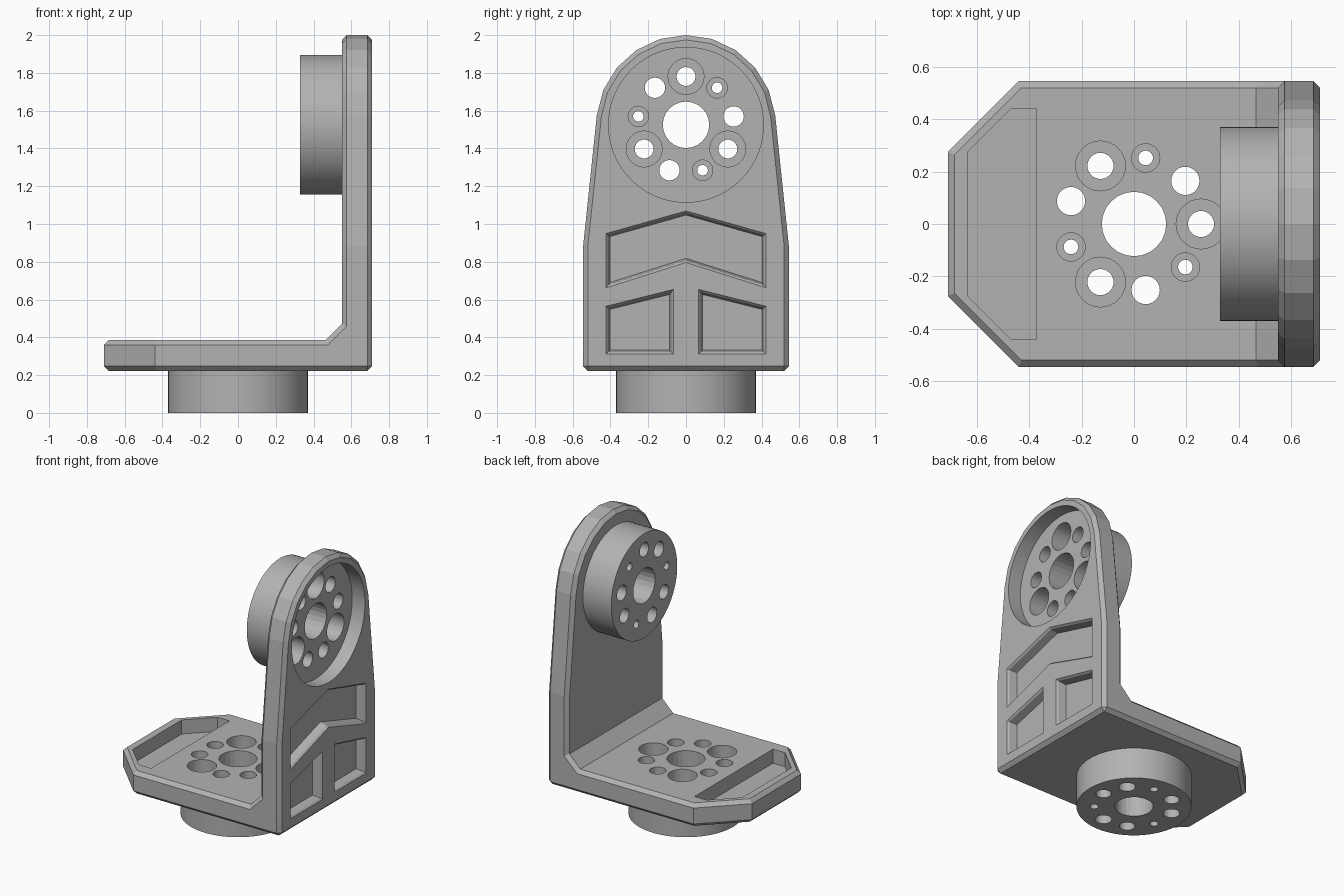
import bpy, bmesh
from math import sin, cos, radians, pi
from mathutils import Matrix, Vector

if "Cube" in bpy.data.objects:
    bpy.data.objects.remove(bpy.data.objects["Cube"])

GREY = (0.45, 0.45, 0.45, 1.0)
metal = bpy.data.materials.new("plain grey")
metal.use_nodes = True
metal.diffuse_color = GREY
metal.node_tree.nodes["Principled BSDF"].inputs["Base Color"].default_value = GREY

# Frames: profile plane (first two axes) and loft direction (third axis)
FLAT = Matrix.Identity(4)
SIDE = Matrix(((0, 0, 1, 0), (1, 0, 0, 0), (0, 1, 0, 0), (0, 0, 0, 1)))      # y, z -> x
FRONT = Matrix(((1, 0, 0, 0), (0, 0, 1, 0), (0, 1, 0, 0), (0, 0, 0, 1)))     # x, z -> y


def inset(points, d):
    """Move every edge of a closed counter-clockwise outline inward by d."""
    pts = [Vector(p) for p in points]
    out = []
    for i, p in enumerate(pts):
        a = (p - pts[i - 1]).normalized()
        b = (pts[(i + 1) % len(pts)] - p).normalized()
        na, nb = Vector((-a.y, a.x)), Vector((-b.y, b.x))
        out.append(p + (na + nb) * d / (1 + na.dot(nb)))
    return out


def loft(name, outline, levels, frame):
    """Solid from one outline at several (height, inset) levels."""
    bm = bmesh.new()
    rings = []
    for h, d in levels:
        rings.append([bm.verts.new(frame @ Vector((p[0], p[1], h)))
                      for p in inset(outline, d)])
    for lo, hi in zip(rings, rings[1:]):
        for i in range(len(lo)):
            j = (i + 1) % len(lo)
            bm.faces.new((lo[i], lo[j], hi[j], hi[i]))
    bm.faces.new(rings[0][::-1])
    bm.faces.new(rings[-1])
    bmesh.ops.recalc_face_normals(bm, faces=bm.faces)
    mesh = bpy.data.meshes.new(name)
    bm.to_mesh(mesh)
    bm.free()
    mesh.materials.append(metal)
    ob = bpy.data.objects.new(name, mesh)
    bpy.context.collection.objects.link(ob)
    return ob


def disc(radius, sides, x=0, y=0):
    return [(x + radius * cos(2 * pi * i / sides), y + radius * sin(2 * pi * i / sides))
            for i in range(sides)]


def apply(mod):
    bpy.context.view_layer.objects.active = bracket
    bpy.ops.object.modifier_apply(modifier=mod.name)


def combine(other, operation):
    mod = bracket.modifiers.new(operation, "BOOLEAN")
    mod.operation = operation
    mod.solver = "EXACT"
    mod.object = other
    apply(mod)
    bpy.data.objects.remove(other)


# L-shaped body with a sloped inner corner
ell = [(-0.71, 0.222), (0.71, 0.222), (0.71, 2.1), (0.55, 2.1),
       (0.55, 0.47), (0.465, 0.385), (-0.71, 0.385)]
bracket = loft("angle_bracket", ell, [(-0.7, 0), (0.7, 0)], FRONT)

# Rounded, tapered upright outline
arc = [(0.475 * cos(radians(a)), 1.525 + 0.475 * sin(radians(a)))
       for a in (6 + 16.8 * i for i in range(11))]
upright = [(-0.545, 0.88), (-0.545, 0), (0.545, 0), (0.545, 0.88)] + arc
combine(loft("upright_outline", upright, [(-1, 0), (1, 0)], SIDE), "INTERSECT")

# Clipped corners of the base plate
base = [(-0.71, -0.275), (-0.44, -0.545), (-0.44, -0.7), (0.8, -0.7),
        (0.8, 0.7), (-0.44, 0.7), (-0.44, 0.545), (-0.71, 0.275)]
base = [(-0.71, -0.275), (-0.285, -0.7), (0.8, -0.7),
        (0.8, 0.7), (-0.285, 0.7), (-0.71, 0.275)]
base[0], base[-1] = (-0.75, -0.235), (-0.75, 0.235)
combine(loft("base_outline", base, [(0, 0), (3, 0)], FLAT), "INTERSECT")

# Chamfer the square edges only
chamfer = bracket.modifiers.new("chamfer", "BEVEL")
chamfer.width = 0.025
chamfer.segments = 1
chamfer.limit_method = "ANGLE"
chamfer.angle_limit = radians(60)
apply(chamfer)

# Two identical hubs: base hub points down, upright hub points inward
base_hub = Matrix.Translation((0, 0, 0.222))
upright_hub = Matrix(((0, 0, 1, 0.55), (0, -1, 0, 0), (1, 0, 0, 1.525), (0, 0, 0, 1)))
for frame in (base_hub, upright_hub):
    combine(loft("hub", disc(0.37, 72), [(-0.222, 0), (0.03, 0)], frame), "UNION")

# Round recess in the outer face of the upright
combine(loft("recess", disc(0.41, 72, 0, 1.525), [(0.61, 0), (0.8, 0)], SIDE), "DIFFERENCE")

# Hub hole pattern: centre bore, and a ring of plain and counterbored holes
for frame in (base_hub, upright_hub):
    through, sunk = [(-0.4, 0), (0.3, 0)], [(-0.12, 0), (0.3, 0)]
    combine(loft("bore", disc(0.123, 24), through, frame), "DIFFERENCE")
    for turn in (0, 120, 240):
        for angle, hole, counterbore in ((0, 0.05, 0.095), (40, 0.054, 0), (80, 0.028, 0.054)):
            a = radians(turn + angle)
            x, y = 0.256 * cos(a), 0.256 * sin(a)
            combine(loft("hole", disc(hole, 24, x, y), through, frame), "DIFFERENCE")
            if counterbore:
                combine(loft("counterbore", disc(counterbore, 32, x, y), sunk, frame),
                        "DIFFERENCE")

# Sloped-wall pockets on the outer face of the upright
chevron = [(-0.425, 0.66), (0, 0.795), (0.425, 0.66), (0.425, 0.95), (0, 1.07), (-0.425, 0.95)]
panel = [(0.065, 0.31), (0.425, 0.31), (0.425, 0.565), (0.065, 0.655)]
mirrored = [(-y, z) for y, z in reversed(panel)]
for outline in (chevron, panel, mirrored):
    combine(loft("pocket", outline, [(0.645, 0.022), (0.698, 0.012), (0.72, -0.008)], SIDE),
            "DIFFERENCE")

# Tray pocket at the free end of the base plate
tray = [(-0.635, -0.275), (-0.47, -0.44), (-0.375, -0.44),
        (-0.375, 0.44), (-0.47, 0.44), (-0.635, 0.275)]
combine(loft("tray", tray, [(0.285, 0), (0.5, 0)], FLAT), "DIFFERENCE")

# Smooth the hubs and keep everything else faceted
bpy.ops.object.select_all(action="DESELECT")
bracket.select_set(True)
bpy.context.view_layer.objects.active = bracket
bpy.ops.object.shade_smooth_by_angle(angle=radians(5.5))
